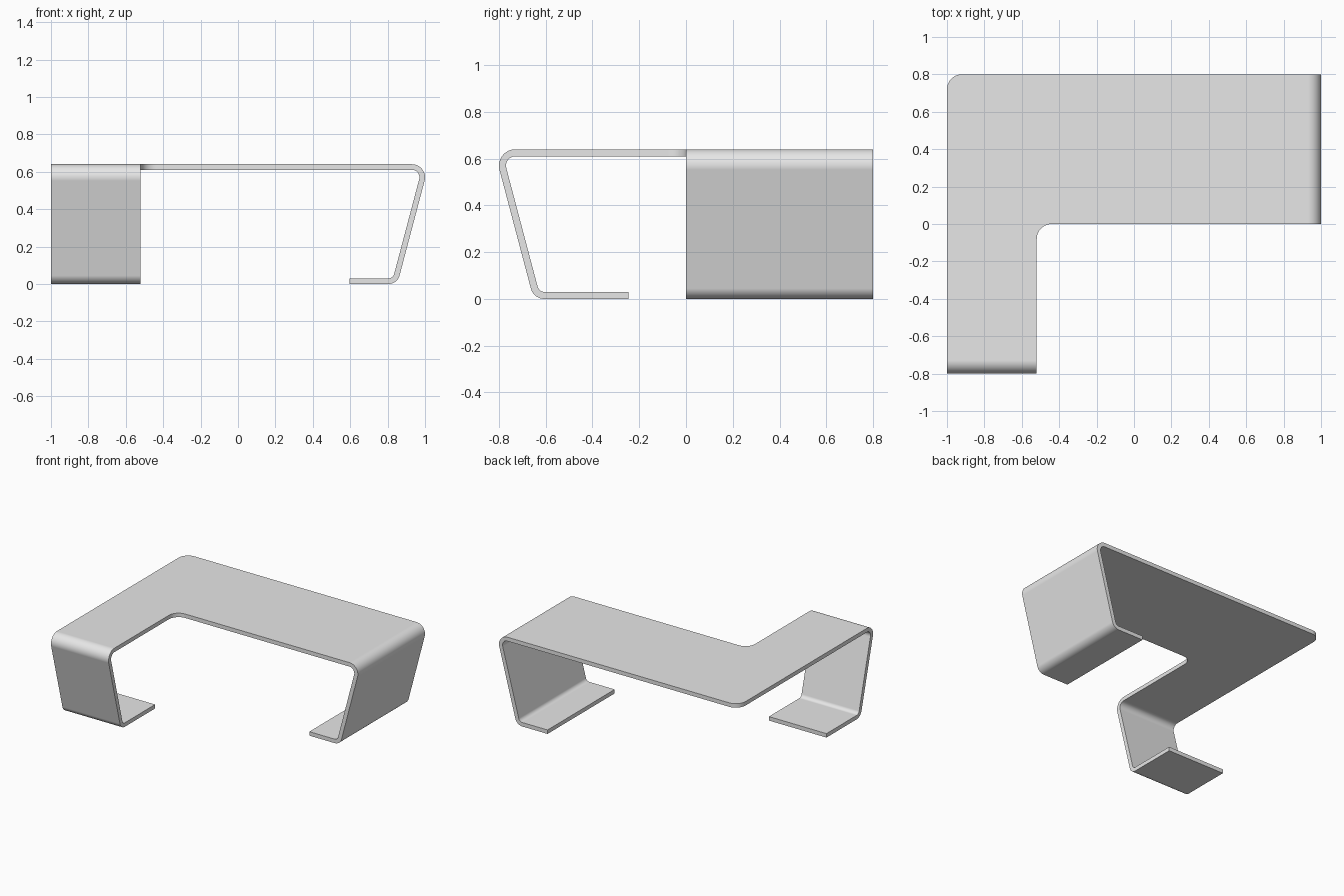
import bpy, bmesh
from math import sin, cos, radians

cube = bpy.data.objects.get("Cube")
if cube:
    bpy.data.objects.remove(cube, do_unlink=True)

HEIGHT, THICK = 0.64, 0.03
LEAN = 14.8            # leg lean from vertical, degrees
R_TOP, R_FOOT = 0.07, 0.06
R_CORNER = 0.08


def arc(cx, cy, r, start, end, steps=12):
    """Points of an arc, angles in degrees."""
    angles = [radians(start + (end - start) * i / steps) for i in range(steps + 1)]
    return [(cx + r * cos(a), cy + r * sin(a)) for a in angles]


def leg_profile(foot_length):
    """Outer line of a leg as (outward, z), from the seam to the foot tip."""
    a = radians(LEAN)
    top_c = (-R_TOP, HEIGHT - R_TOP)
    foot_c = top_c[0] + (R_TOP - R_FOOT + sin(a) * (R_FOOT - top_c[1])) / cos(a)
    return (arc(*top_c, R_TOP, 90, -LEAN)
            + arc(foot_c, R_FOOT, R_FOOT, -LEAN, -90)
            + [(-foot_length, 0)])


bm = bmesh.new()

# L-shaped top, ending where the legs start to bend
outline = ([(-1, R_TOP - 0.8), (-0.52, R_TOP - 0.8)]
           + arc(-0.52 + R_CORNER, -R_CORNER, R_CORNER, 180, 90)
           + [(1 - R_TOP, 0), (1 - R_TOP, 0.8)]
           + arc(-1 + R_CORNER, 0.8 - R_CORNER, R_CORNER, 90, 180))
top = bm.faces.new([bm.verts.new((x, y, HEIGHT)) for x, y in outline])


def add_leg(foot_length, place, side_a, side_b):
    """Sweep the bent leg strip between two sides."""
    rows = [[bm.verts.new(place(u, s, z)) for s in (side_a, side_b)]
            for u, z in leg_profile(foot_length)]
    for (a, b), (c, d) in zip(rows, rows[1:]):
        bm.faces.new((a, b, d, c))


# Left leg and front leg
add_leg(0.405, lambda u, s, z: (1 + u, s, z), 0, 0.8)
add_leg(0.555, lambda u, s, z: (s, -0.8 - u, z), -1, -0.52)

bmesh.ops.remove_doubles(bm, verts=bm.verts, dist=0.0005)
bmesh.ops.recalc_face_normals(bm, faces=bm.faces)
top = max(bm.faces, key=lambda f: f.calc_area())
if top.normal.z < 0:
    bmesh.ops.reverse_faces(bm, faces=bm.faces)

mesh = bpy.data.meshes.new("bent_sheet_table")
bm.to_mesh(mesh)
bm.free()
table = bpy.data.objects.new("bent_sheet_table", mesh)
bpy.context.collection.objects.link(table)

# Grey material
GREY = (0.8, 0.8, 0.8, 1)
mat = bpy.data.materials.new("grey")
mat.use_nodes = True
mat.diffuse_color = GREY
mat.node_tree.nodes["Principled BSDF"].inputs["Base Color"].default_value = GREY
mesh.materials.append(mat)

# Sheet thickness, grown inward from the outer surface
for o in bpy.context.selected_objects:
    o.select_set(False)
table.select_set(True)
bpy.context.view_layer.objects.active = table
solid = table.modifiers.new("thickness", "SOLIDIFY")
solid.thickness = THICK
solid.offset = -1
solid.use_even_offset = True
bpy.ops.object.modifier_apply(modifier=solid.name)

# Smooth bends with crisp rims and flat large faces
bpy.ops.object.shade_smooth_by_angle(angle=radians(30))
weighted = table.modifiers.new("flat_shading", "WEIGHTED_NORMAL")
weighted.keep_sharp = True
